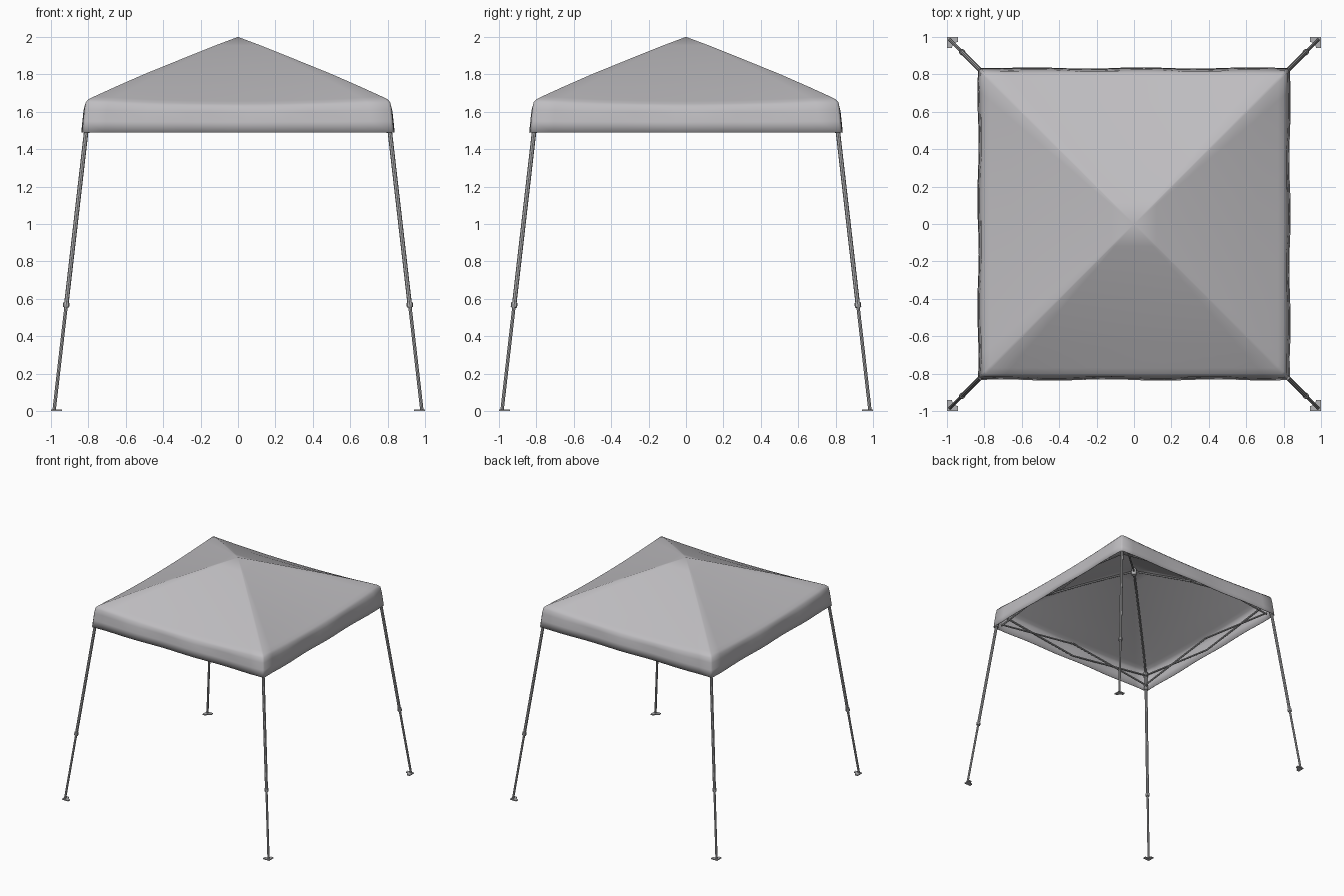
import bpy, bmesh, math
from mathutils import Vector

cube = bpy.data.objects.get("Cube")
if cube:
    bpy.data.objects.remove(cube)


def material(name, colour):
    m = bpy.data.materials.new(name)
    m.use_nodes = True
    m.diffuse_color = (*colour, 1)
    m.node_tree.nodes["Principled BSDF"].inputs["Base Color"].default_value = (*colour, 1)
    return m


fabric = material("grey fabric", (0.52, 0.51, 0.53))
metal = material("grey metal", (0.45, 0.45, 0.46))


def finish(name, bm, mat, angle=40):
    bmesh.ops.recalc_face_normals(bm, faces=bm.faces)
    mesh = bpy.data.meshes.new(name)
    bm.to_mesh(mesh)
    bm.free()
    mesh.materials.append(mat)
    ob = bpy.data.objects.new(name, mesh)
    bpy.context.collection.objects.link(ob)
    bpy.ops.object.select_all(action='DESELECT')
    bpy.context.view_layer.objects.active = ob
    ob.select_set(True)
    bpy.ops.object.shade_smooth_by_angle(angle=math.radians(angle))
    return ob


def tube(bm, a, b, r, sides=8):
    """Closed straight tube between two points."""
    a, b = Vector(a), Vector(b)
    d = b - a
    mat = d.to_track_quat('Z', 'Y').to_matrix().to_4x4()
    mat.translation = (a + b) / 2
    bmesh.ops.create_cone(bm, cap_ends=True, segments=sides, radius1=r, radius2=r,
                          depth=d.length, matrix=mat)


# Canopy: square rings from the peak to the hem, sagging between the hips
# each ring: half width, height at the hip, sag at mid side
RINGS = [(0.12, 1.955, 0.0), (0.3, 1.883, 0.004), (0.5, 1.802, 0.012),
         (0.66, 1.732, 0.02), (0.77, 1.682, 0.025), (0.8, 1.667, 0.025),
         (0.815, 1.65, 0.022), (0.822, 1.61, 0.012), (0.828, 1.55, 0.004), (0.834, 1.49, 0)]
STEPS = 16
bm = bmesh.new()
peak = bm.verts.new((0, 0, 2))
previous = None
for half, height, sag in RINGS:
    ring = []
    for side in range(4):
        ca, sa = round(math.cos(side * math.pi / 2)), round(math.sin(side * math.pi / 2))
        for i in range(STEPS):
            t = 0.985 * (2 * i / (STEPS - 1) - 1)
            ripple = 0.004 * math.sin(9 * t + side) if half > 0.82 and abs(t) < 0.9 else 0
            x, y = half * t, -half - ripple
            ring.append(bm.verts.new((x * ca - y * sa, x * sa + y * ca, height - sag * (1 - t * t))))
    n = len(ring)
    for i in range(n):
        j = (i + 1) % n
        if previous:
            bm.faces.new((previous[i], ring[i], ring[j], previous[j]))
        else:
            bm.faces.new((peak, ring[i], ring[j]))
    previous = ring
canopy = finish("canopy", bm, fabric, 60)
solid = canopy.modifiers.new("cloth thickness", 'SOLIDIFY')
solid.thickness = 0.004
solid.offset = -1 if canopy.data.polygons[0].normal.z > 0 else 1

# Legs with collars, feet and roof ribs at each corner
TOP, BASE = Vector((0.795, 0.795, 1.64)), Vector((0.983, 0.983, 0.005))
for sx, sy, corner in ((1, -1, "front_left"), (-1, -1, "front_right"),
                       (1, 1, "back_left"), (-1, 1, "back_right")):
    def at(p):
        return Vector((p[0] * sx, p[1] * sy, p[2]))

    def along(z):
        return at(BASE.lerp(TOP, (z - BASE.z) / (TOP.z - BASE.z)))

    bm = bmesh.new()
    tube(bm, along(0.005), along(0.6), 0.009)
    tube(bm, along(0.56), along(1.64), 0.012)
    tube(bm, along(0.555), along(0.58), 0.017)
    tube(bm, along(1.49), along(1.53), 0.018)
    tube(bm, along(1.6), along(1.64), 0.018)
    finish(corner + "_leg", bm, metal)

    # Foot plate with its inner corner clipped
    bm = bmesh.new()
    outline = ((1, 1), (0.94, 1), (0.94, 0.975), (0.965, 0.965), (0.975, 0.94), (1, 0.94))
    face = bm.faces.new([bm.verts.new(at((x, y, 0))) for x, y in outline])
    grown = bmesh.ops.extrude_face_region(bm, geom=[face])
    bmesh.ops.translate(bm, vec=(0, 0, 0.008),
                        verts=[v for v in grown["geom"] if isinstance(v, bmesh.types.BMVert)])
    finish(corner + "_foot", bm, metal, 30)

    bm = bmesh.new()
    path = [(0.79, 1.635), (0.66, 1.71), (0.5, 1.78), (0.3, 1.86), (0, 1.965)]
    for (r1, z1), (r2, z2) in zip(path, path[1:]):
        tube(bm, at((r1, r1, z1)), at((r2, r2, z2)), 0.008)
    finish(corner + "_roof_rib", bm, metal)

# Hub under the peak
bm = bmesh.new()
tube(bm, (0, 0, 1.93), (0, 0, 1.985), 0.022, 12)
finish("peak_hub", bm, metal)

# Scissor trusses, two crossed pairs along each side
LOW, HIGH, REACH = 1.505, 1.61, 0.79
for side, name in enumerate(("front", "left", "back", "right")):
    a = side * math.pi / 2

    def place(x, z, inset):
        y = -REACH + inset
        return (x * math.cos(a) - y * math.sin(a), x * math.sin(a) + y * math.cos(a), z)

    bm = bmesh.new()
    for s in (-1, 1):
        tube(bm, place(s * REACH, HIGH, 0), place(0, LOW, 0), 0.008, 6)
        tube(bm, place(s * REACH, LOW, 0.015), place(0, HIGH, 0.015), 0.008, 6)
    finish(name + "_scissor_truss", bm, metal)
